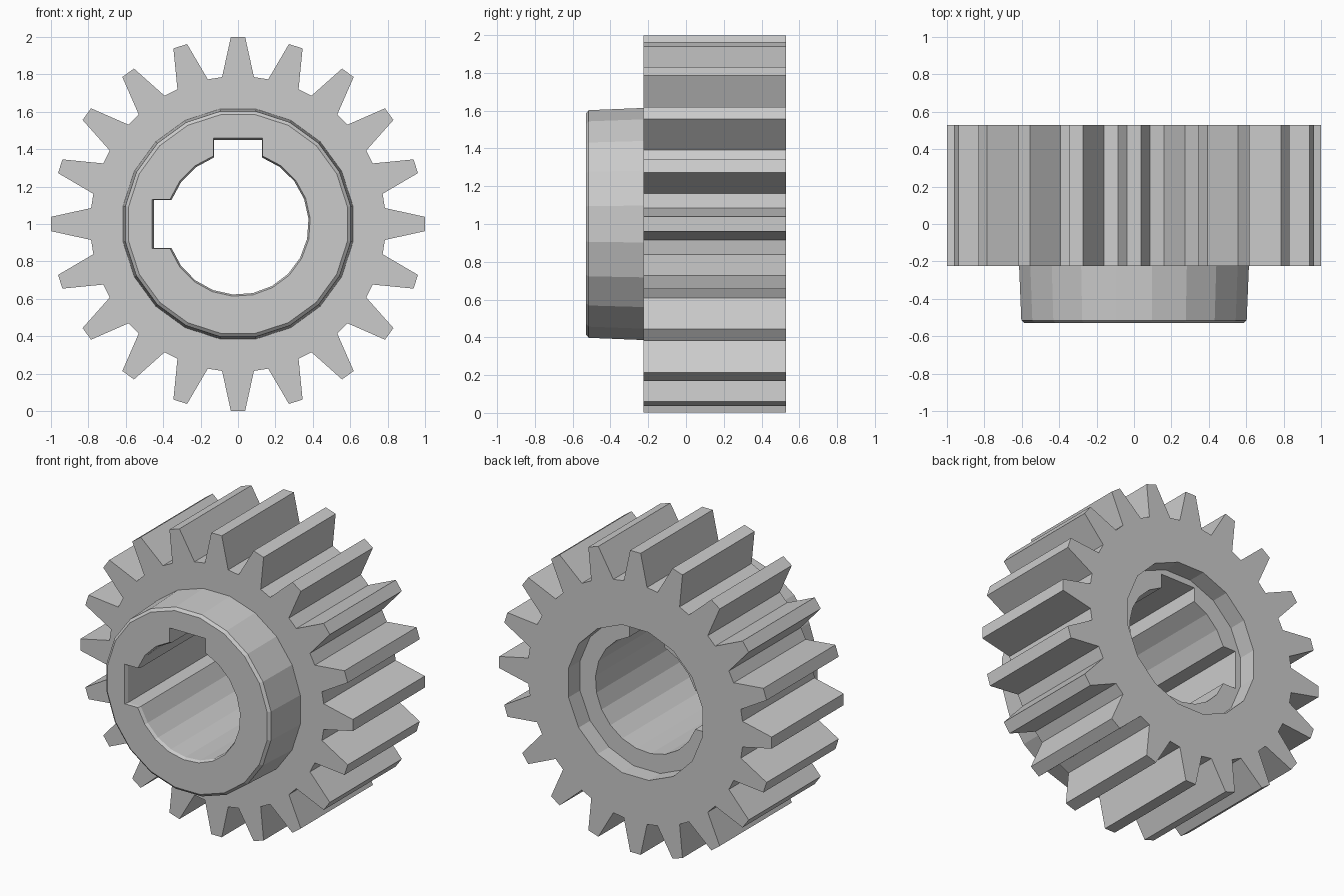
import bpy, bmesh
from math import sin, cos, pi, radians

if "Cube" in bpy.data.objects:
    bpy.data.objects.remove(bpy.data.objects["Cube"])


def loft(name, rings):
    """Closed solid through (y, outline) rings; outlines are (x, z) about the gear axis."""
    bm = bmesh.new()
    loops = [[bm.verts.new((x, y, z + 1)) for x, z in pts] for y, pts in rings]
    for a, b in zip(loops, loops[1:]):
        n = len(a)
        for i in range(n):
            j = (i + 1) % n
            bm.faces.new((a[i], a[j], b[j], b[i]))
    bm.faces.new(loops[0])
    bm.faces.new(loops[-1])
    bmesh.ops.recalc_face_normals(bm, faces=bm.faces)
    me = bpy.data.meshes.new(name)
    bm.to_mesh(me)
    bm.free()
    ob = bpy.data.objects.new(name, me)
    bpy.context.collection.objects.link(ob)
    return ob


def polar(r, deg):
    return (r * cos(radians(deg)), r * sin(radians(deg)))


def circle(r, n, start=0):
    return [polar(r, start + 360 * i / n) for i in range(n)]


def arc(r, a, b, n):
    return [polar(r, a + (b - a) * i / n) for i in range(n + 1)]


def scaled(pts, s):
    return [(x * s, z * s) for x, z in pts]


def boolean(target, other, op):
    mod = target.modifiers.new(op, 'BOOLEAN')
    mod.operation = op
    mod.solver = 'EXACT'
    mod.object = other
    bpy.context.view_layer.objects.active = target
    bpy.ops.object.modifier_apply(modifier=mod.name)
    bpy.data.objects.remove(other)


# Toothed wheel: 20 tapered teeth
teeth = []
for i in range(20):
    a = i * 18
    teeth += [polar(0.79, a - 6.2), polar(1.0, a - 2.2),
              polar(1.0, a + 2.2), polar(0.79, a + 6.2)]
gear = loft("gear", [(-0.225, teeth), (0.53, teeth)])

# Front hub, slightly tapered with a chamfered rim
hub = loft("hub", [(-0.53, circle(0.592, 20, 9)), (-0.515, circle(0.61, 20, 9)),
                   (-0.225, circle(0.622, 20, 9)), (-0.1, circle(0.622, 20, 9))])
boolean(gear, hub, 'UNION')

# Bore with top and left keyways, chamfered at the front
k, d = 0.128, 0.449
bore = (arc(0.378, 70.2, -160.2, 14) + [(-d, -k), (-d, k)]
        + arc(0.378, 160.2, 109.8, 3) + [(-k, d), (k, d)])
cutter = loft("bore_cutter", [(-0.56, scaled(bore, 1.06)), (-0.51, bore), (0.6, bore)])
boolean(gear, cutter, 'DIFFERENCE')

# Counterbore in the back face
recess = circle(0.5, 16, 11.25)
boolean(gear, loft("recess_cutter", [(0.41, recess), (0.6, recess)]), 'DIFFERENCE')
